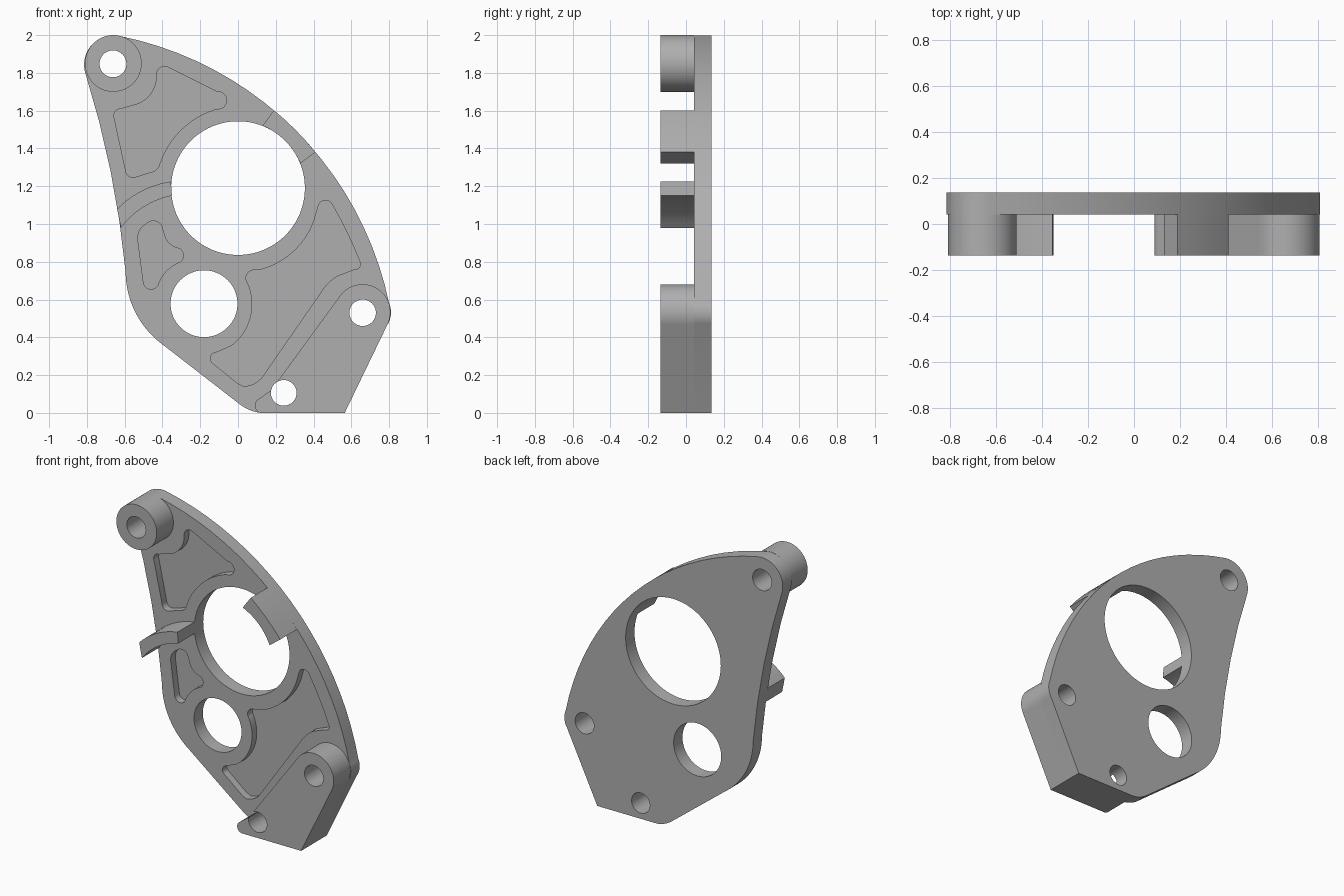
import bpy, bmesh
from math import atan2, cos, sin, tau, hypot, ceil

cube = bpy.data.objects.get("Cube")
if cube:
    bpy.data.objects.remove(cube, do_unlink=True)

GREY = (0.43, 0.43, 0.43, 1)
metal = bpy.data.materials.new("grey_metal")
metal.use_nodes = True
metal.diffuse_color = GREY
metal.node_tree.nodes["Principled BSDF"].inputs["Base Color"].default_value = GREY

FRONT, FACE, BACK = -0.136, 0.042, 0.136   # boss front, plate front, plate back
POCKET = 0.05


def arc(a, m, b):
    """Points after a on the arc from a through m to b."""
    ax, ay, bx, by = a[0] - m[0], a[1] - m[1], b[0] - m[0], b[1] - m[1]
    d = 2 * (ax * by - ay * bx)
    if abs(d) < 1e-6:
        return [m, b]
    sa, sb = ax * ax + ay * ay, bx * bx + by * by
    ux, uy = (by * sa - ay * sb) / d, (ax * sb - bx * sa) / d
    cx, cy, r = m[0] + ux, m[1] + uy, hypot(ux, uy)
    t0, tm, t1 = (atan2(p[1] - cy, p[0] - cx) for p in (a, m, b))
    sweep = (t1 - t0) % tau
    if (tm - t0) % tau > sweep:
        sweep -= tau
    n = max(4, ceil(abs(sweep) / 0.06))
    pts = [(cx + r * cos(t0 + sweep * i / n), cy + r * sin(t0 + sweep * i / n))
           for i in range(1, n)]
    return pts + [b]


def path(start, *segments):
    """Outline in hundredths: (x, z) is a line, (mx, mz, x, z) an arc."""
    pts = [start]
    for s in segments:
        pts += [s] if len(s) == 2 else arc(pts[-1], s[:2], s[2:])
    if hypot(pts[0][0] - pts[-1][0], pts[0][1] - pts[-1][1]) < 0.01:
        pts.pop()
    return pts


def circle(x, z, r, n=64):
    return [(x + r * cos(tau * i / n), z + r * sin(tau * i / n)) for i in range(n)]


def slab(name, pts, y0, y1):
    """Extrude an outline along y."""
    bm = bmesh.new()
    face = bm.faces.new([bm.verts.new((x / 100, y0, z / 100)) for x, z in pts])
    ext = bmesh.ops.extrude_face_region(bm, geom=[face])
    new = [g for g in ext["geom"] if isinstance(g, bmesh.types.BMVert)]
    bmesh.ops.translate(bm, verts=new, vec=(0, y1 - y0, 0))
    bmesh.ops.recalc_face_normals(bm, faces=bm.faces)
    mesh = bpy.data.meshes.new(name)
    bm.to_mesh(mesh)
    bm.free()
    mesh.materials.append(metal)
    ob = bpy.data.objects.new(name, mesh)
    bpy.context.collection.objects.link(ob)
    return ob


def cut(ob, pts, y0, y1):
    """Subtract an extruded outline and bake the result."""
    cutter = slab("cutter", pts, y0, y1)
    mod = ob.modifiers.new("cut", 'BOOLEAN')
    mod.operation, mod.solver, mod.object = 'DIFFERENCE', 'EXACT', cutter
    bpy.context.view_layer.objects.active = ob
    bpy.ops.object.modifier_apply(modifier=mod.name)
    bpy.data.objects.remove(cutter, do_unlink=True)


# Holes
big_hole = circle(0, 119, 35.4, 96)
small_hole = circle(-18, 57.8, 17.7)
top_bolt = circle(-66.2, 184.8, 7.1, 40)
right_bolt = circle(66, 53, 7, 40)
low_bolt = circle(24.2, 10.6, 6.8, 40)

# Back plate
plate = slab("back_plate", path(
    (-62.6, 199.5), (19, 160.2, 80, 58), (81, 53, 79, 46.5), (56.5, 0), (12, 0),
    (6, 1.6, 1, 4.5), (-39, 35.5), (-53.7, 52, -59.5, 74.6),
    (-63.8, 108, -81, 180.4), (-76, 196.2, -62.6, 199.5)), FACE, BACK)
for hole in (big_hole, small_hole, top_bolt, right_bolt, low_bolt):
    cut(plate, hole, -1, 1)

# Lightening pockets in the plate front
pockets = [
    path((-37, 183), (-11, 170), (-6, 165, -11, 161), (-30, 150, -41.5, 131.7),
         (-43, 129, -46, 127.5), (-54, 125), (-58, 125.5, -59.5, 128.5),
         (-65.5, 156), (-65, 159.5, -62, 161), (-53, 163.5),
         (-46, 169, -43, 179), (-41.5, 182.5, -37, 183)),
    path((-48.5, 100), (-44, 101.5, -40.5, 99), (-38.5, 92.5), (-35.5, 89, -31, 87),
         (-29, 83.5, -30.5, 80), (-38, 75, -42.5, 67.5), (-46, 65.5, -50, 68.5),
         (-53, 91.5), (-52.3, 96, -48.5, 100)),
    path((42.5, 109.5), (46.5, 112.5, 50, 110), (58, 95, 64.5, 80),
         (64.5, 77.5, 61.5, 76), (52.5, 72.5), (48, 69, 44, 64), (12.5, 18.5),
         (8.5, 15.5, 3, 14), (0, 15.5), (-13, 26), (-14.5, 29.5, -11.5, 32),
         (-3.5, 35.5), (7.5, 56.5, 5, 69), (4.7, 73.3, 7.5, 75.5), (12.5, 76),
         (30, 86, 40.5, 102.5)),
]
for p in pockets:
    cut(plate, p, -1, FACE + POCKET)

# Top mounting boss
boss = slab("top_boss", circle(-66, 185, 15), FRONT, FACE)
cut(boss, top_bolt, -1, 1)

# Lower mounting block with two bolt holes
block = slab("lower_block", path(
    (17.5, 12), (10.5, 7), (9, 3, 12.5, 0), (56.5, 0), (79, 46.5),
    (72.8, 66.4, 54, 62)), FRONT, FACE)
for hole in (right_bolt, low_bolt):
    cut(block, hole, -1, 1)

# Curved ribs beside the big hole
left_rib = slab("left_rib", path(
    (-64, 108), (-50.5, 117.8, -35.5, 122.5), (-35, 115),
    (-49.5, 109.3, -62, 98)), FRONT, FACE)
right_rib = slab("right_rib", path(
    (13, 152), (25, 144, 33, 132), (41, 138), (30.8, 149.5, 19, 160.2)), FRONT, FACE)

# Smooth curved walls, keep the rims sharp
parts = (plate, boss, block, left_rib, right_rib)
bpy.ops.object.select_all(action='DESELECT')
for ob in parts:
    ob.select_set(True)
bpy.context.view_layer.objects.active = plate
bpy.ops.object.shade_smooth_by_angle(angle=0.5)
